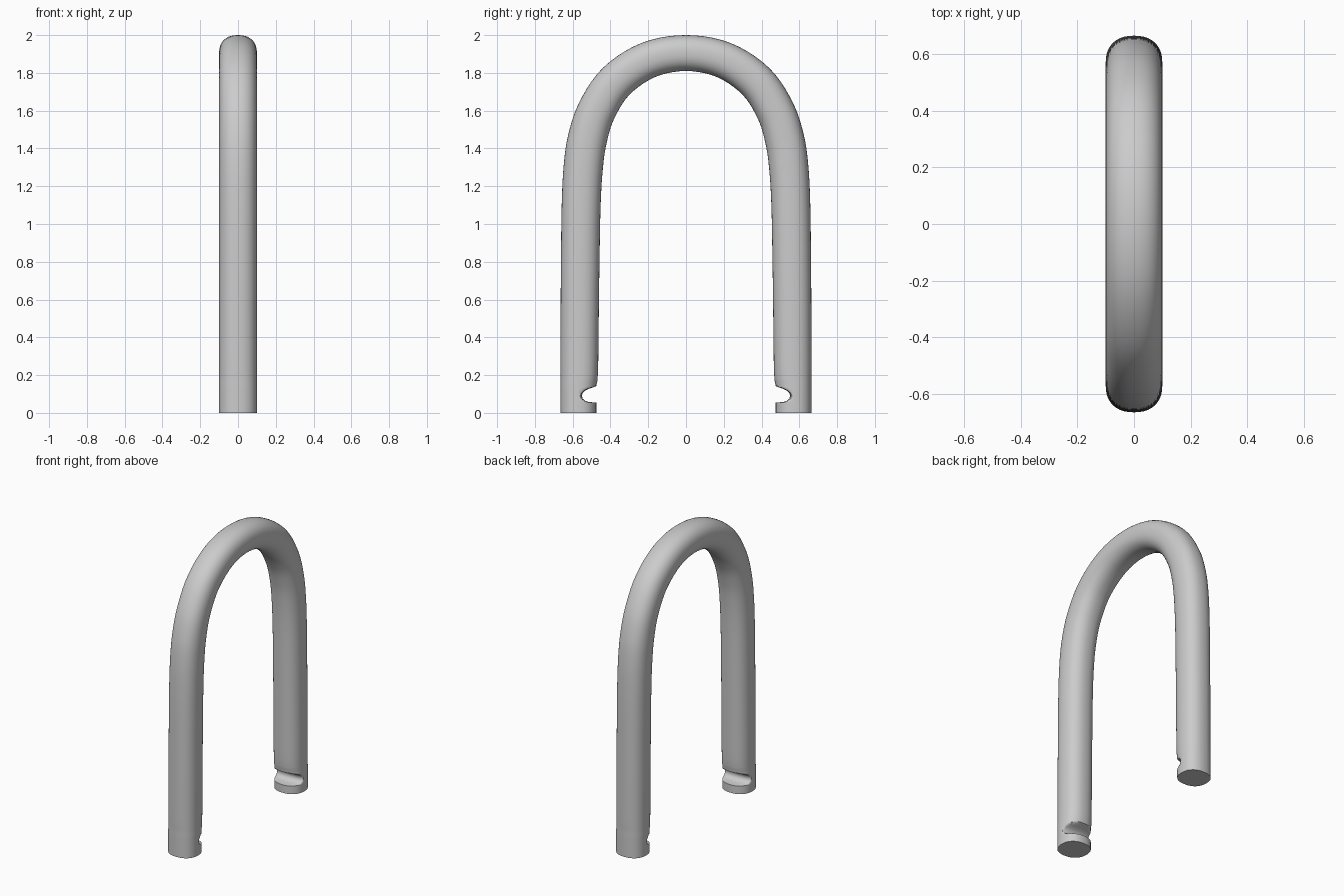
import bpy, bmesh, math
from mathutils import Vector

if "Cube" in bpy.data.objects:
    bpy.data.objects.remove(bpy.data.objects["Cube"])

SIDES = 40

# Half of the bow: (centre y, centre z, half thickness), apex down to the notch
path = [(0, 1.905, .095), (.2, 1.868, .097), (.37, 1.755, .1), (.473, 1.6, .102),
        (.522, 1.45, .104), (.544, 1.3, .104), (.555, 1.1, .103), (.56, .8, .102),
        (.563, .5, .101), (.565, .25, .1), (.567, .17, .0975)]

# Foot of the leg: (z, inner face y), with the scooped latch notch
foot = [(.148, .473), (.142, .476), (.135, .492), (.127, .515), (.117, .535),
        (.105, .547), (.09, .551), (.075, .547), (.064, .534), (.058, .515),
        (.056, .495), (.054, .48), (.048, .475), (.008, .475), (0, .477)]


def spline(points, steps):
    """Catmull-Rom samples, mirrored at the apex."""
    pts = [Vector(p) for p in points]
    first = Vector((-pts[1].x, pts[1].y, pts[1].z))
    pts = [first] + pts + [2 * pts[-1] - pts[-2]]
    out = []
    for i in range(1, len(pts) - 2):
        a, b, c, d = pts[i - 1:i + 3]
        for k in range(steps):
            t = k / steps
            out.append(.5 * (2 * b + (c - a) * t + (2 * a - 5 * b + 4 * c - d) * t * t
                             + (3 * b - a - 3 * c + d) * t ** 3))
    return out + [pts[-2]]


def section(i):
    """Slightly squared round section: (across x, outward), both -1 to 1."""
    a = 2 * math.pi * i / SIDES
    e = 2 / 2.3
    c, s = math.cos(a), math.sin(a)
    return math.copysign(abs(c) ** e, c), math.copysign(abs(s) ** e, s)


# Rings for one half
samples = spline(path, 5)
half = []
for i, p in enumerate(samples):
    if i == 0:
        tangent = Vector((1, 0))
    else:
        q = samples[min(i + 1, len(samples) - 1)]
        tangent = Vector((q - samples[i - 1]).xy).normalized()
    normal = Vector((-tangent.y, tangent.x))
    ring = []
    for k in range(SIDES):
        u, v = section(k)
        ring.append((.1 * u, p.x + normal.x * v * p.z, p.y + normal.y * v * p.z))
    half.append(ring)
for z, inner in foot:
    ring = []
    for k in range(SIDES):
        u, v = section(k)
        y = .57 + .095 * v
        # the groove runs straight across; a slight bow keeps points apart
        if inner > .48:
            y = max(y, inner + .012 * (1 + v))
        ring.append((.1 * u, y, z))
    half.append(ring)

# Mirror the half and skin the full bow
rings = [[(x, -y, z) for x, y, z in r] for r in reversed(half[1:])] + half
bm = bmesh.new()
loops = [[bm.verts.new(co) for co in r] for r in rings]
for a, b in zip(loops, loops[1:]):
    for k in range(SIDES):
        n = (k + 1) % SIDES
        bm.faces.new((a[k], a[n], b[n], b[k]))
bm.faces.new(loops[0])
bm.faces.new(loops[-1])
bmesh.ops.recalc_face_normals(bm, faces=bm.faces)
mesh = bpy.data.meshes.new("shackle")
bm.to_mesh(mesh)
bm.free()
shackle = bpy.data.objects.new("shackle", mesh)
bpy.context.collection.objects.link(shackle)
bpy.context.view_layer.objects.active = shackle
shackle.select_set(True)
bpy.ops.object.shade_smooth_by_angle(angle=math.radians(50))
